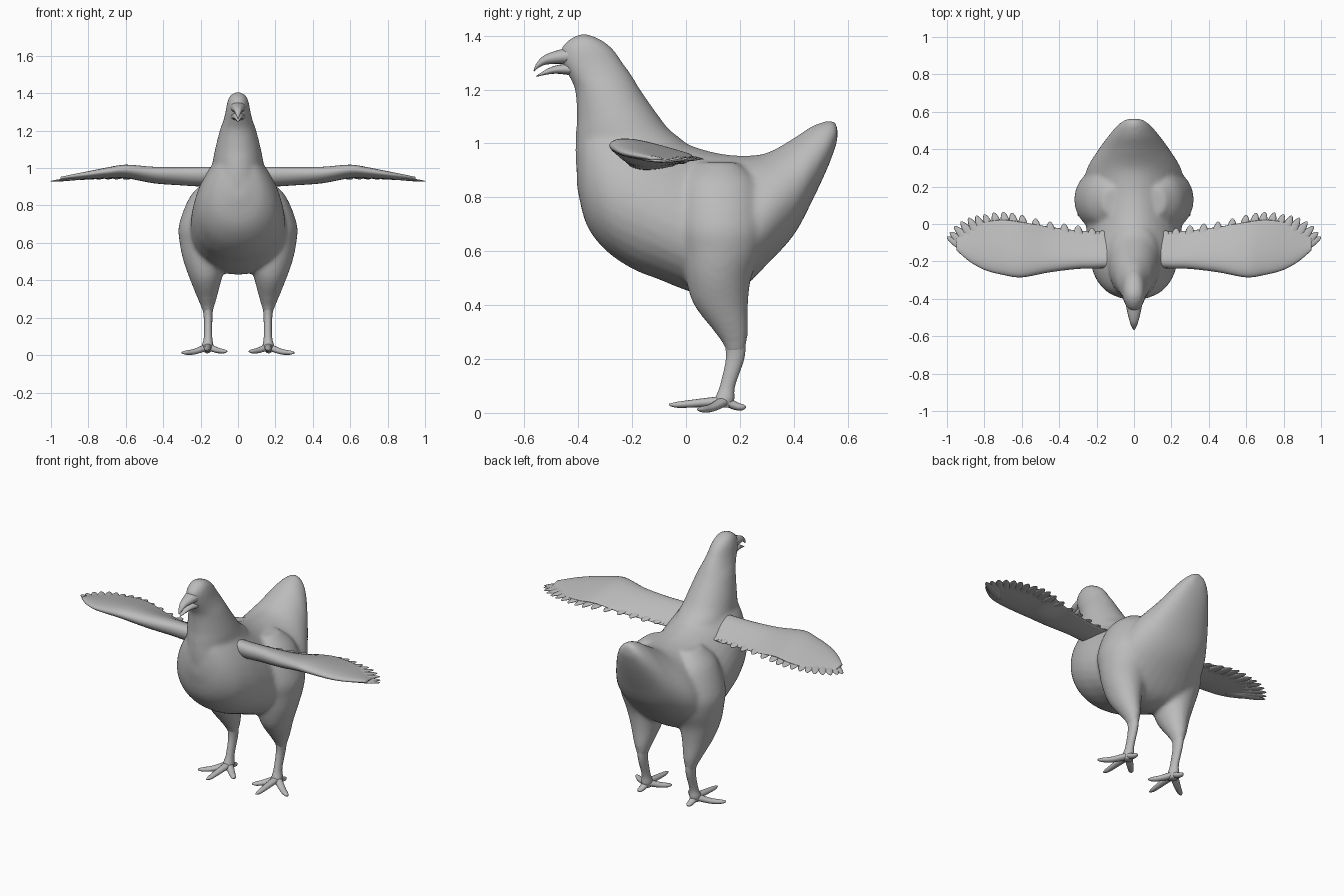
import bpy, bmesh, math
from mathutils import Vector

cube = bpy.data.objects.get("Cube")
if cube:
    bpy.data.objects.remove(cube)

grey = bpy.data.materials.new("plain grey")
grey.use_nodes = True
grey.diffuse_color = (0.5, 0.5, 0.5, 1)
grey.node_tree.nodes["Principled BSDF"].inputs["Base Color"].default_value = (0.5, 0.5, 0.5, 1)


def smooth_rows(rows, n):
    """Catmull-Rom rows of numbers into n steps per span."""
    out = []
    for i in range(len(rows) - 1):
        p = [rows[max(0, min(len(rows) - 1, i + k))] for k in (-1, 0, 1, 2)]
        for s in range(n):
            t = s / n
            out.append([0.5 * (2 * b + (c - a) * t + (2 * a - 5 * b + 4 * c - d) * t * t
                               + (3 * b - a - 3 * c + d) * t ** 3) for a, b, c, d in zip(*p)])
    return out + [list(rows[-1])]


def loft(bm, rows, ring, n=5, sides=32):
    """Skin rings made by ring(row, angle) and cap both ends."""
    loops = [[bm.verts.new(ring(r, math.tau * k / sides)) for k in range(sides)]
             for r in smooth_rows(rows, n)]
    for a, b in zip(loops, loops[1:]):
        for k in range(sides):
            j = (k + 1) % sides
            bm.faces.new((a[k], a[j], b[j], b[k]))
    bm.faces.new(loops[0])
    bm.faces.new(loops[-1])


def tube(bm, path, flat=1.0, n=5, sides=12):
    """Tapered tube through (x, y, z, radius), squashed in height by flat."""
    d = (Vector(path[-1][:3]) - Vector(path[0][:3])).normalized()
    side = d.cross(Vector((0, 0, 1))).normalized()
    up = side.cross(d)
    loft(bm, path, lambda r, a: Vector(r[:3]) + r[3] * (side * math.cos(a) + up * math.sin(a) * flat),
         n, sides)


def finish(name, bm, mirror=False):
    bmesh.ops.recalc_face_normals(bm, faces=bm.faces)
    for f in bm.faces:
        f.smooth = True
    me = bpy.data.meshes.new(name)
    bm.to_mesh(me)
    bm.free()
    me.materials.append(grey)
    ob = bpy.data.objects.new(name, me)
    bpy.context.collection.objects.link(ob)
    if mirror:
        ob.modifiers.new("mirror", "MIRROR").use_mirror_merge = False
    return ob


# Body: torso and tail along y, neck and head along z, thighs, blended together
bm = bmesh.new()
torso = [  # y, bottom, top, half width
    (-.405, .84, .98, .04), (-.37, .70, 1.08, .13), (-.3, .605, 1.1, .195), (-.2, .535, 1.1, .23),
    (-.1, .495, 1.05, .245), (0, .455, 1.0, .25), (.1, .43, .968, .255), (.2, .455, .955, .265),
    (.3, .55, .965, .245), (.4, .66, 1.02, .185), (.47, .79, 1.065, .135), (.53, .92, 1.085, .085),
    (.562, 1.01, 1.075, .04)]
loft(bm, torso, lambda r, a: (r[3] * math.cos(a) * (1 - .22 * math.sin(a)), r[0],
                              (r[1] + r[2]) / 2 + (r[2] - r[1]) / 2 * math.sin(a)))
neck = [  # z, front, back, half width
    (.75, -.37, 0, .19), (.85, -.4, 0, .185), (.95, -.41, .02, .16), (1.0, -.41, 0, .142),
    (1.05, -.408, -.06, .133), (1.1, -.405, -.1, .123), (1.2, -.412, -.17, .098),
    (1.25, -.435, -.2, .08), (1.3, -.46, -.235, .067), (1.35, -.465, -.27, .058),
    (1.385, -.435, -.315, .044), (1.404, -.4, -.36, .02)]
loft(bm, neck, lambda r, a: (r[3] * math.sin(a), (r[1] + r[2]) / 2 + (r[2] - r[1]) / 2 * math.cos(a), r[0]))
thigh = [  # z, x, y, x radius, y radius
    (.93, .12, .12, .05, .07), (.85, .15, .125, .105, .14), (.7, .172, .13, .143, .165),
    (.6, .175, .13, .137, .15), (.5, .176, .12, .115, .122), (.4, .172, .13, .083, .1),
    (.3, .165, .168, .05, .062), (.25, .162, .182, .032, .042), (.22, .162, .182, .025, .034)]
for s in (1, -1):
    loft(bm, thigh, lambda r, a: (s * (r[1] + r[3] * math.cos(a)), r[2] + r[4] * math.sin(a), r[0]))
body = finish("body", bm)
rm = body.modifiers.new("blend", "REMESH")
rm.mode = "VOXEL"
rm.voxel_size = .012
rm.use_smooth_shade = True
sm = body.modifiers.new("soften", "SMOOTH")
sm.factor = .5
sm.iterations = 8

# Hooked upper beak and straight lower beak
bm = bmesh.new()
tube(bm, [(0, -.42, 1.325, .046), (0, -.48, 1.318, .034), (0, -.525, 1.308, .022),
          (0, -.552, 1.288, .012), (0, -.565, 1.268, .003)], .75)
finish("upper_beak", bm)
bm = bmesh.new()
tube(bm, [(0, -.42, 1.275, .04), (0, -.48, 1.274, .026), (0, -.52, 1.264, .015), (0, -.555, 1.249, .003)], .6)
finish("lower_beak", bm)

# Shanks and feet
bm = bmesh.new()
shank = [(.27, .162, .182, .03, .04), (.2, .16, .182, .023, .034), (.1, .16, .154, .022, .028),
         (.05, .162, .143, .03, .036), (.02, .162, .14, .022, .028)]
loft(bm, shank, lambda r, a: (r[1] + r[3] * math.cos(a), r[2] + r[4] * math.sin(a), r[0]), sides=16)
for x, y, z in ((.165, -.062, .03), (.3, .045, .013), (.06, .05, .02), (.165, .222, .02)):
    tube(bm, [(.162, .145, .045, .024), (.162 + (x - .162) * .5, .145 + (y - .145) * .5, z + .006, .019),
              (.162 + (x - .162) * .85, .145 + (y - .145) * .85, z, .014), (x, y, z, .005)], .8)
finish("legs_and_feet", bm, True)

# Wings: thick leading edge that thins and droops to the rear
bm = bmesh.new()
wing = [  # x, leading y, trailing y, height, half thickness
    (.08, -.23, -.05, .97, .055), (.2, -.238, -.04, .968, .053), (.3, -.24, -.035, .97, .05),
    (.45, -.258, -.015, .975, .045), (.6, -.285, .01, .992, .037), (.7, -.272, .022, .982, .03),
    (.8, -.245, .01, .968, .022), (.88, -.2, -.025, .957, .015), (.95, -.14, -.075, .947, .008)]


def wing_ring(r, a):
    c = math.cos(a)
    droop = .9 * r[4] * ((c + 1) / 2)
    return (r[0], (r[1] + r[2]) / 2 + (r[2] - r[1]) / 2 * c, r[3] + r[4] * math.sin(a) * (1 - .65 * c) / 1.25 - droop)


loft(bm, wing, wing_ring)

# Trailing feathers, fanning outward toward the tip
tips = [(.17, -.035, .925), (.3, -.008, .925), (.45, .012, .932), (.6, .048, .94), (.7, .065, .942),
        (.8, .052, .94), (.885, .033, .938), (.96, -.012, .934), (1.0, -.07, .93)]
for i, (x, y, z) in enumerate(smooth_rows(tips, 2)):
    t = i / 16
    ang = math.radians(88 - 58 * t ** 2.5)
    d = Vector((math.cos(ang), math.sin(ang), 0))
    length = .09 + .13 * t
    tip = Vector((x, y, z))
    path = [(*(tip - d * length * (1 - k) + Vector((0, 0, .018 * (1 - k)))), w)
            for k, w in ((0, .02), (.4, .027), (.75, .022), (.93, .012), (1, .003))]
    tube(bm, path, .28, 3, 10)
finish("wings", bm, True)
